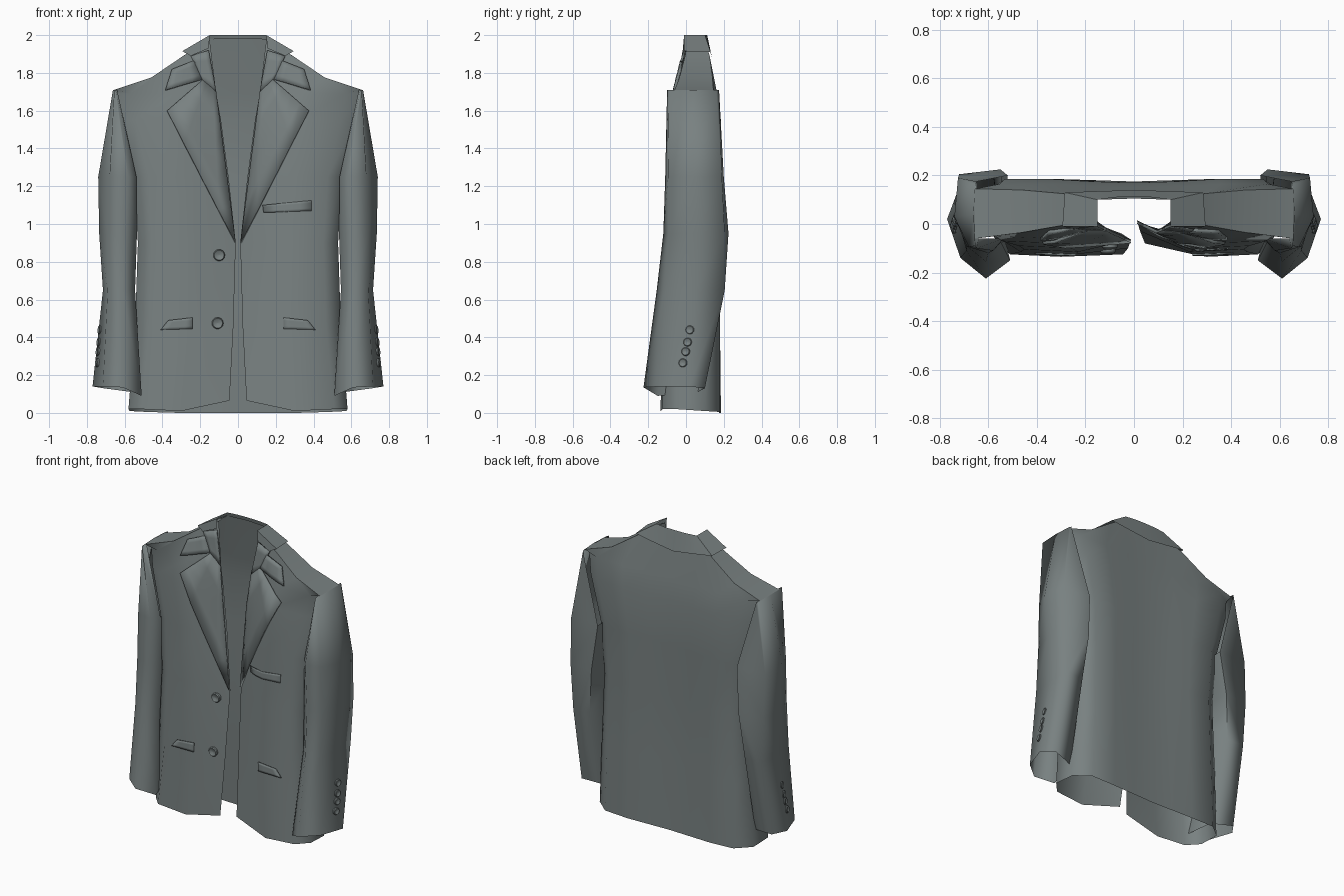
import bpy
from math import cos, sin, tau
from mathutils import Vector
from mathutils.bvhtree import BVHTree

if "Cube" in bpy.data.objects:
    bpy.data.objects.remove(bpy.data.objects["Cube"])

cloth = bpy.data.materials.new("grey_cloth")
cloth.diffuse_color = (0.19, 0.22, 0.22, 1)
cloth.use_nodes = True
cloth.node_tree.nodes["Principled BSDF"].inputs["Base Color"].default_value = cloth.diffuse_color


def make(name, verts, faces, mirror=False, thick=0, angle=0.8):
    me = bpy.data.meshes.new(name)
    me.from_pydata([tuple(v) for v in verts], [], faces)
    me.materials.append(cloth)
    ob = bpy.data.objects.new(name, me)
    bpy.context.collection.objects.link(ob)
    bpy.ops.object.select_all(action='DESELECT')
    bpy.context.view_layer.objects.active = ob
    ob.select_set(True)
    bpy.ops.object.shade_smooth_by_angle(angle=angle)
    if mirror:
        ob.modifiers.new("mirror", 'MIRROR')
    if thick:
        ob.modifiers.new("thickness", 'SOLIDIFY').thickness = thick
    return ob


def loft(rows, closed=False, skip=()):
    n = len(rows[0])
    verts = [p for r in rows for p in r]
    faces = []
    for j in range(len(rows) - 1):
        for i in range(n if closed else n - 1):
            k = (i + 1) % n
            if (j, i) not in skip:
                faces.append((j*n + i, j*n + k, (j+1)*n + k, (j+1)*n + i))
    return verts, faces


# Torso: half rows run from the front edge round the side to the back centre
def body_row(z, edge, side, y_edge, y_front, y_back):
    span = side - edge
    return [(edge, y_edge, z), (edge + span*.42, y_front, z),
            (edge + span*.85, y_front + .01, z), (side, y_front + .06, z),
            (side, y_back - .06, z), (side*.85, y_back, z),
            (side*.55, y_back, z), (side*.27, y_back - .01, z), (0, y_back - .015, z)]


def full_row(half, tuck):
    # the wearer's left front edge is tucked further back
    x, y, z = half[0]
    return [(x, y + tuck, z)] + half[1:] + [(-a, b, c) for a, b, c in half[-2::-1]]


hem = [(.045, -.125, .065), (.30, -.135, .01), (.51, -.125, .02), (.58, -.05, .02),
       (.575, .10, .01), (.48, .18, .005), (.31, .185, 0), (.15, .18, 0), (0, .175, 0)]
shoulder = [(.15, .01, 1.975), (.29, -.005, 1.89), (.46, -.035, 1.775), (.655, -.06, 1.71),
            (.655, .145, 1.71), (.46, .14, 1.775), (.29, .125, 1.89), (.15, .10, 1.98),
            (0, .105, 1.985)]
halves = [hem,
          body_row(.45, .025, .545, -.10, -.125, .18),
          body_row(.90, .012, .53, -.065, -.115, .175),
          body_row(1.25, .05, .55, -.04, -.10, .185),
          body_row(1.55, .09, .625, -.025, -.08, .185),
          body_row(1.69, .115, .65, -.015, -.06, .165),
          shoulder]
tucks = [.045, .07, .08, .035, 0, 0, 0]
# the armholes are left open above the armpits
armholes = [(j, i) for j in (3, 4, 5) for i in (3, 12)]
tv, tf = loft([full_row(h, t) for h, t in zip(halves, tucks)], skip=armholes)
t = len(tv) - 17
for a in range(3):
    tf.append((t + a, t + a + 1, t + 6 - a, t + 7 - a))
    tf.append((t + 15 - a, t + 16 - a, t + 9 + a, t + 10 + a))
make("torso", tv, tf, angle=1.0)
torso_bvh = BVHTree.FromPolygons([Vector(v) for v in tv], tf)

# Sleeves, open towards the armholes
rings = [
    (.12, [(.61, -.225), (.715, -.14), (.77, .02), (.71, .10), (.56, .06), (.51, -.15)]),
    (.65, [(.61, -.155), (.69, -.11), (.715, .05), (.70, .205), (.58, .20), (.545, -.08)]),
    (.95, [(.60, -.12), (.69, -.09), (.735, .05), (.72, .205), (.55, .225), (.535, -.06)]),
    (1.25, [(.58, -.11), (.68, -.095), (.74, .03), (.725, .19), (.52, .20), (.538, -.06)]),
    (1.71, [(.648, -.10), (.655, -.09), (.662, .04), (.655, .16), (.648, .175), (.64, -.06)])]
sv_rows = [[(x, y, z) for x, y in pts] for z, pts in rings]
for i, z in enumerate((.135, .14, .14, .13, .11, .09)):
    sv_rows[0][i] = sv_rows[0][i][:2] + (z,)
sv, sf = loft(sv_rows, closed=True, skip=[(3, 4)])
sf.append(tuple(range(24, 30)))
make("sleeves", sv, sf, mirror=True, angle=1.5)
sleeve_bvh = BVHTree.FromPolygons([Vector(v) for v in sv], sf)


# Panels laid over the front of the torso
def drape(x, z, lift):
    hit = torso_bvh.ray_cast(Vector((x, -1, z)), Vector((0, 1, 0)))[0]
    if hit is None or hit.y > .06:
        hit = torso_bvh.find_nearest(Vector((x, -.03, z)))[0]
    return Vector((x, hit.y - lift, z))


def panel(name, corners, lift, sides=(1, -1), n=4):
    for s in sides:
        a, b, c, d = [Vector((s*x, z)) for x, z in corners]
        if s < 0:
            a, b, c, d = b, a, d, c
        grid = []
        for j in range(n + 1):
            l, r = a.lerp(d, j/n), b.lerp(c, j/n)
            grid.append([drape(*l.lerp(r, i/n), lift) for i in range(n + 1)])
        make(name, *loft(grid), thick=lift*.9, angle=1.0)


panel("lapel", [(.012, .90), (.375, 1.60), (.185, 1.765), (.115, 1.70)], .014)
panel("collar_front", [(.115, 1.70), (.19, 1.765), (.25, 1.89), (.155, 1.92)], .014)
panel("collar_point", [(.19, 1.765), (.385, 1.71), (.35, 1.82), (.235, 1.865)], .016)
panel("hip_pocket_flap", [(.24, .445), (.41, .44), (.37, .49), (.24, .505)], .008)
panel("chest_pocket", [(.135, 1.06), (.39, 1.07), (.39, 1.125), (.13, 1.10)], .006, sides=(1,))

# Turned-down collar round the neck
outer = [(.25, -.02, 1.89), (.295, -.01, 1.915), (.285, .13, 1.91), (.15, .135, 1.89), (0, .14, 1.87)]
inner = [(.155, -.01, 1.93), (.15, -.01, 2.0), (.15, .10, 2.0), (.08, .11, 2.0), (0, .112, 2.0)]
collar = [h + [(-x, y, z) for x, y, z in h[-2::-1]] for h in (outer, inner)]
make("neck_collar", *loft(collar))


# Dished buttons
def button(name, pos, normal, r, mirror=False):
    q = Vector(normal).to_track_quat('Z', 'Y')
    rows = []
    for k, h in ((1, -.4), (1, .1), (.85, .3), (.6, .15), (.01, .05)):
        ring = [Vector((k*r*cos(i*tau/14), k*r*sin(i*tau/14), h*r)) for i in range(14)]
        rows.append([Vector(pos) + q @ p for p in ring])
    make(name, *loft(rows, closed=True), mirror=mirror, angle=.6)


for x, z in ((-.10, .835), (-.108, .475)):
    button("front_button", drape(x, z, .003), (0, -1, 0), .031)
for y, z in ((.02, .44), (.008, .375), (-.002, .325), (-.017, .265)):
    loc, nor, _, _ = sleeve_bvh.ray_cast(Vector((2, y, z)), Vector((-1, 0, 0)))
    button("cuff_button", loc - nor*.003, nor, .023, mirror=True)
